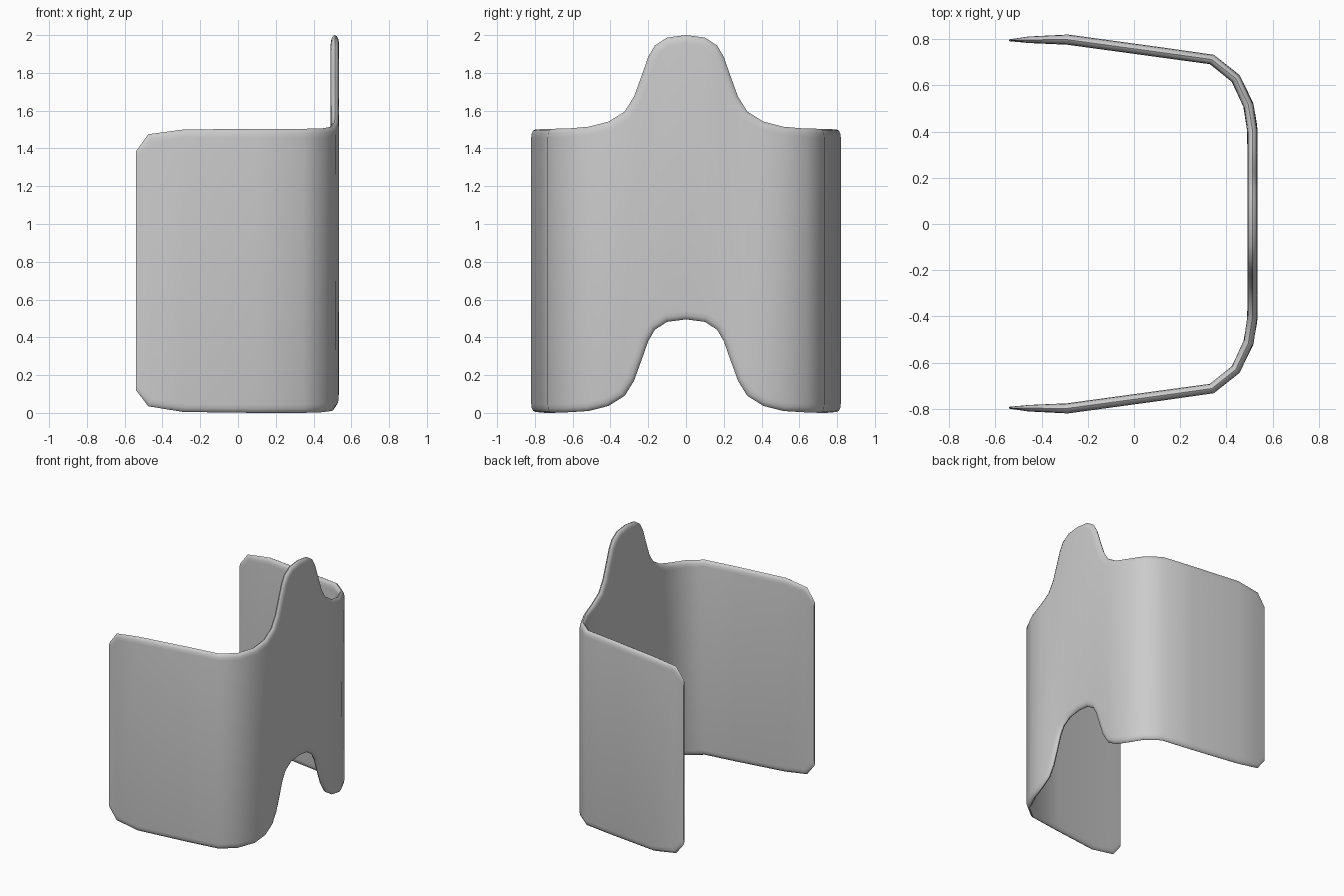
import bpy, bmesh, math
from mathutils import Vector

if "Cube" in bpy.data.objects:
    bpy.data.objects.remove(bpy.data.objects["Cube"])

# Columns along half of the wrap: x, y, top z, bottom z, half thickness
T = 0.022
half = [
    (0.513, 0.00, 2.000, 0.495, T),
    (0.513, 0.10, 1.987, 0.482, T),
    (0.513, 0.165, 1.945, 0.44, T),
    (0.513, 0.20, 1.885, 0.38, T),
    (0.513, 0.235, 1.785, 0.28, T),
    (0.513, 0.275, 1.675, 0.17, T),
    (0.513, 0.325, 1.595, 0.09, T),
    (0.512, 0.41, 1.542, 0.037, T),
    (0.495, 0.515, 1.515, 0.01, T),
    (0.440, 0.63, 1.505, 0.003, T),
    (0.337, 0.712, 1.504, 0.0, T),
    (0.10, 0.745, 1.504, 0.0, T),
    (-0.29, 0.798, 1.500, 0.005, T),
    (-0.475, 0.797, 1.475, 0.035, 0.014),
    (-0.54, 0.795, 1.385, 0.12, 0.004),
]
cols = [(x, -y, t, b, h) for x, y, t, b, h in reversed(half[1:])] + half
INSET = 0.045
STEPS = [math.radians(a) for a in (90, 60, 30, 0, -30, -60, -90)]


def unit(a, b):
    return (b - a).normalized()


# Arc length along the wrap, for measuring edge slopes
pts = [Vector(c[:2]) for c in cols]
s = [0.0]
for a, b in zip(pts, pts[1:]):
    s.append(s[-1] + (b - a).length)

bm = bmesh.new()
rings = []
last = len(cols) - 1
for i, (x, y, top, bot, h) in enumerate(cols):
    lo, hi = max(i - 1, 0), min(i + 1, last)
    p = pts[i]
    tan = unit(pts[lo], p) if i > lo else Vector((0, 0))
    tan = (tan + (unit(p, pts[hi]) if hi > i else Vector((0, 0)))).normalized()
    out = Vector((tan.y, -tan.x))
    ring = []
    # Rounded top rim (outer to inner), then rounded bottom rim (inner to outer)
    for k, z, sign, seq in ((2, top, -1, STEPS), (3, bot, 1, STEPS[::-1])):
        edge = unit(Vector((s[lo], cols[lo][k])), Vector((s[hi], cols[hi][k])))
        n = Vector((-edge.y, edge.x)) * sign
        if i in (0, last):
            n = Vector((0, sign))
        for a in seq:
            d = INSET * (1 - math.cos(a))
            q = p + tan * n.x * d + out * h * math.sin(a)
            ring.append(bm.verts.new((q.x, q.y, z + n.y * d)))
    rings.append(ring)

# Skin between neighbouring columns and close both ends
for r0, r1 in zip(rings, rings[1:]):
    for j in range(len(r0)):
        k = (j + 1) % len(r0)
        bm.faces.new((r0[j], r0[k], r1[k], r1[j]))
bm.faces.new(rings[0])
bm.faces.new(rings[-1][::-1])
bmesh.ops.recalc_face_normals(bm, faces=bm.faces)

mesh = bpy.data.meshes.new("wrapped_panel")
bm.to_mesh(mesh)
bm.free()
panel = bpy.data.objects.new("wrapped_panel", mesh)
bpy.context.collection.objects.link(panel)
bpy.context.view_layer.objects.active = panel
panel.select_set(True)
bpy.ops.object.shade_smooth_by_angle(angle=math.radians(50))
